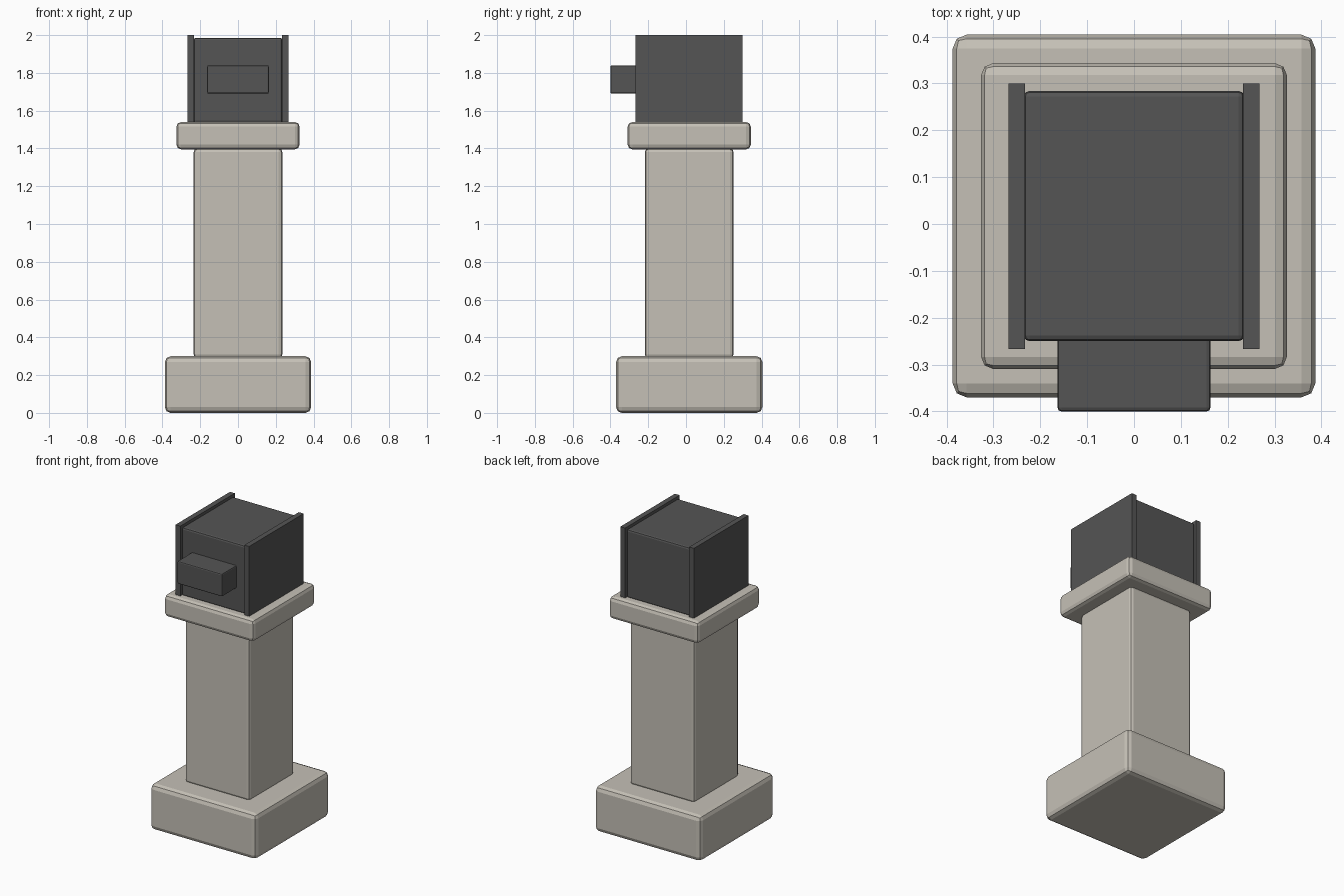
import bpy

old = bpy.data.objects.get("Cube")
if old:
    bpy.data.objects.remove(old, do_unlink=True)


def material(name, color):
    mat = bpy.data.materials.new(name)
    mat.use_nodes = True
    mat.diffuse_color = color
    mat.node_tree.nodes["Principled BSDF"].inputs["Base Color"].default_value = color
    return mat


stone = material("pale stone", (0.56, 0.53, 0.47, 1))
metal = material("dark grey", (0.09, 0.09, 0.09, 1))


def block(name, low, high, mat, bevel=0.0):
    """Box between two corners, with rounded edges if asked."""
    bpy.ops.mesh.primitive_cube_add(
        size=1, location=[(a + b) / 2 for a, b in zip(low, high)])
    obj = bpy.context.object
    obj.name = name
    obj.scale = [b - a for a, b in zip(low, high)]
    bpy.ops.object.transform_apply(location=False, rotation=False, scale=True)
    obj.data.materials.append(mat)
    if bevel:
        mod = obj.modifiers.new("rounded edges", "BEVEL")
        mod.width = bevel
        mod.segments = 2
    return obj


def pillar_block(name, half, bottom, top, bevel):
    """Square stone block on the pillar axis."""
    mid = 0.017
    block(name, (-half, mid - half, bottom), (half, mid + half, top), stone, bevel)


# Stone pillar
pillar_block("pillar_base", 0.387, 0.0, 0.30, 0.03)
pillar_block("pillar_shaft", 0.235, 0.29, 1.40, 0.02)
pillar_block("pillar_cap", 0.326, 1.395, 1.54, 0.025)

# Dark head with its front box
block("head_box", (-0.235, -0.25, 1.535), (0.235, 0.284, 1.985), metal, 0.012)
block("front_box", (-0.163, -0.40, 1.69), (0.163, -0.24, 1.84), metal, 0.008)

# Side plates
for side, sign in (("left", 1), ("right", -1)):
    xs = sorted((sign * 0.233, sign * 0.268))
    block(side + "_plate", (xs[0], -0.267, 1.54), (xs[1], 0.30, 2.0), metal)
